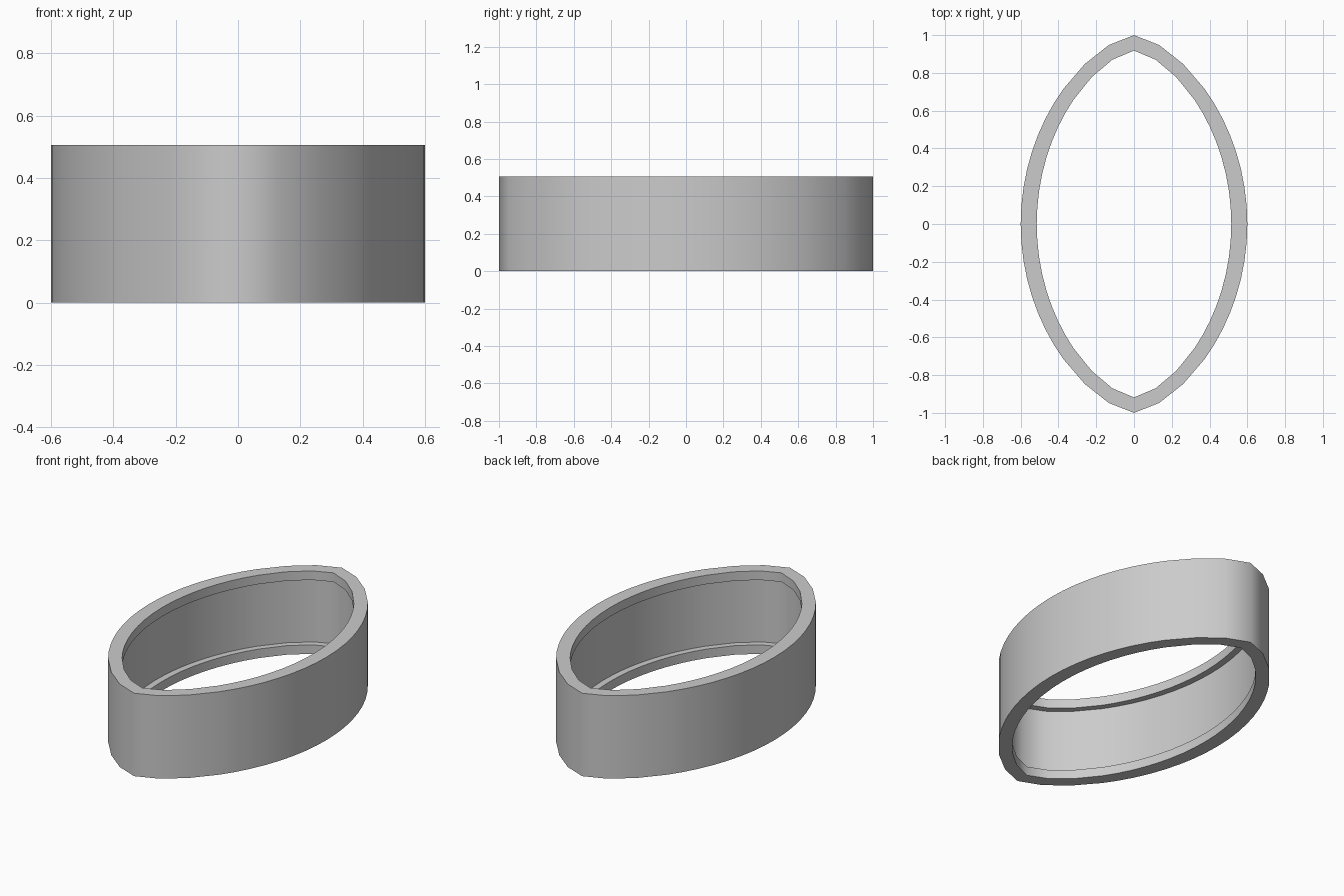
import bpy, bmesh, math

cube = bpy.data.objects.get("Cube")
if cube:
    bpy.data.objects.remove(cube, do_unlink=True)

HEIGHT = 0.505
LIP = 0.055

grey = bpy.data.materials.new("satin grey")
grey.use_nodes = True
colour = (0.6, 0.6, 0.6, 1)
grey.diffuse_color = colour
grey.node_tree.nodes["Principled BSDF"].inputs["Base Color"].default_value = colour


def outline(a, b):
    """Pointed oval: coarse steps at the tips, finer along the sides."""
    steps = [0, 1, 2, 3] + [k / 2 for k in range(7, 15)]
    quarter = []
    for k in steps:
        x = math.sin(k / 7 * math.pi / 2)
        y = math.sqrt(max(0, 1 - x ** 1.515))
        quarter.append((a * x, b * y))
    right = quarter + [(x, -y) for x, y in reversed(quarter[:-1])]
    return right + [(-x, y) for x, y in reversed(right[1:-1])]


# Wall section, a closed loop of (half width, half length, height)
outer, lip, recess = (0.6, 1.0), (0.515, 0.918), (0.555, 0.96)
section = [
    (outer, 0), (outer, HEIGHT),
    (lip, HEIGHT), (lip, HEIGHT - LIP),
    (recess, HEIGHT - LIP), (recess, LIP),
    (lip, LIP), (lip, 0),
]

# Oval band with an inward lip at the top and bottom
bm = bmesh.new()
rings = [[bm.verts.new((x, y, z)) for x, y in outline(*size)] for size, z in section]
count = len(rings[0])
for i, ring in enumerate(rings):
    following = rings[(i + 1) % len(rings)]
    for j in range(count):
        k = (j + 1) % count
        bm.faces.new((ring[j], ring[k], following[k], following[j]))
bmesh.ops.recalc_face_normals(bm, faces=bm.faces)

mesh = bpy.data.meshes.new("oval_band")
bm.to_mesh(mesh)
bm.free()
mesh.materials.append(grey)
band = bpy.data.objects.new("oval_band", mesh)
bpy.context.collection.objects.link(band)
bpy.ops.object.select_all(action="DESELECT")
band.select_set(True)
bpy.context.view_layer.objects.active = band
bpy.ops.object.shade_smooth_by_angle(angle=math.radians(55))
